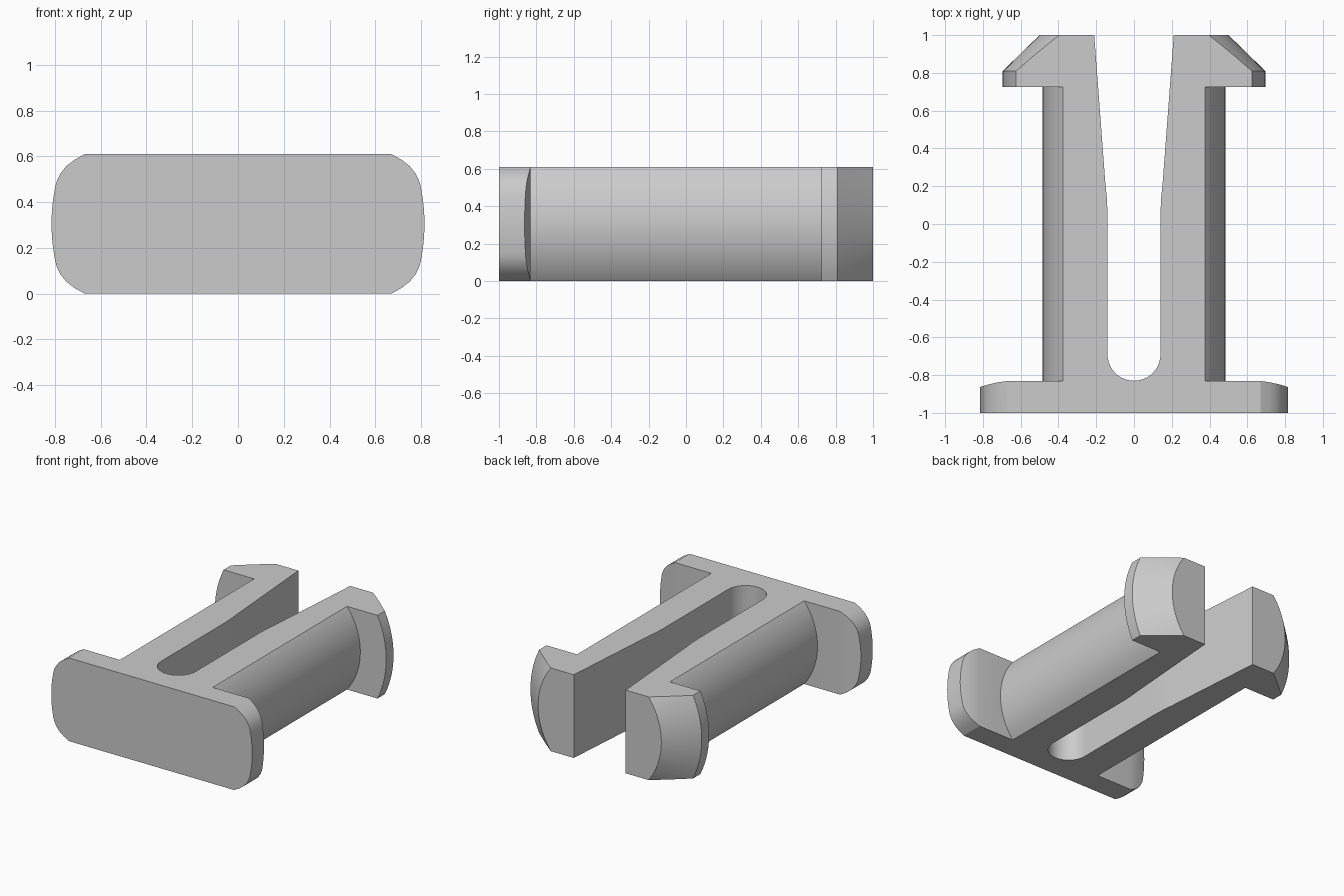
import bpy, bmesh, math
from mathutils import Vector

if "Cube" in bpy.data.objects:
    bpy.data.objects.remove(bpy.data.objects["Cube"], do_unlink=True)

HALF = 0.305          # half of the pin's height
STEM_Y = -0.83        # back of the flange, start of the legs

grey = bpy.data.materials.new("plain grey")
grey.use_nodes = True
colour = (0.6, 0.6, 0.6, 1)
grey.diffuse_color = colour
grey.node_tree.nodes["Principled BSDF"].inputs["Base Color"].default_value = colour


def make_object(name, bm):
    bmesh.ops.recalc_face_normals(bm, faces=bm.faces)
    mesh = bpy.data.meshes.new(name)
    bm.to_mesh(mesh)
    bm.free()
    mesh.materials.append(grey)
    obj = bpy.data.objects.new(name, mesh)
    bpy.context.collection.objects.link(obj)
    return obj


def combine(obj, other, operation):
    """Apply a boolean and discard the second object."""
    mod = obj.modifiers.new(operation, 'BOOLEAN')
    mod.operation, mod.solver, mod.object = operation, 'EXACT', other
    bpy.context.view_layer.objects.active = obj
    bpy.ops.object.modifier_apply(modifier=mod.name)
    bpy.data.objects.remove(other, do_unlink=True)


# Legs and barbed heads: a turned profile, flattened above and below
profile = [(0, -0.92), (0.485, -0.92), (0.485, 0.725), (0.695, 0.725),
           (0.695, 0.81), (0.5, 1), (0, 1)]
bm = bmesh.new()
verts = [bm.verts.new((r, y, HALF)) for r, y in profile]
edges = [bm.edges.new(pair) for pair in zip(verts, verts[1:])]
bmesh.ops.spin(bm, geom=verts + edges, cent=(0, 0, HALF), axis=(0, 1, 0),
               angle=math.tau, steps=96, use_merge=True)
bmesh.ops.remove_doubles(bm, verts=bm.verts, dist=1e-5)
for side in (-1, 1):
    bmesh.ops.bisect_plane(bm, geom=bm.verts[:] + bm.edges[:] + bm.faces[:],
                           plane_co=(0, 0, HALF + side * HALF),
                           plane_no=(0, 0, side), clear_outer=True)
    bmesh.ops.holes_fill(bm, edges=[e for e in bm.edges if e.is_boundary])
pin = make_object("snap_pin", bm)

# Flange: rounded plate whose back face falls away towards its ends
half_outline = [(0.67, HALF), (0.715, 0.28), (0.75, 0.253), (0.775, 0.222), (0.79, 0.193)]
for i in range(9):
    h = 0.17 * (1 - i / 8)
    half_outline.append((math.sqrt(0.815 ** 2 - h * h), max(h, 0.002)))
stations = [(-x, h) for x, h in reversed(half_outline)] + half_outline
bm = bmesh.new()
rings = []
for x, h in stations:
    back = STEM_Y - 0.033 * (max(abs(x) - 0.65, 0) / 0.165) ** 1.6
    rings.append([bm.verts.new((x, y, HALF + z)) for y, z in
                  ((-1, -h), (back, -h), (back, h), (-1, h))])
for a, b in zip(rings, rings[1:]):
    for i in range(4):
        j = (i + 1) % 4
        bm.faces.new((a[i], a[j], b[j], b[i]))
bm.faces.new(rings[0])
bm.faces.new(rings[-1])
bmesh.ops.dissolve_limit(bm, angle_limit=0.001, verts=bm.verts, edges=bm.edges)
combine(pin, make_object("flange", bm), 'UNION')

# Slot: round at the closed end, flaring towards the open end
right = [(0.215, 1.06), (0.152, 0.22), (0.144, 0.14), (0.14, 0.06)]
arc = [(0.14 * math.cos(t), -0.69 - 0.14 * math.sin(t))
       for t in (math.pi * i / 32 for i in range(33))]
outline = right + arc + [(-x, y) for x, y in reversed(right)]
bm = bmesh.new()
face = bm.faces.new([bm.verts.new((x, y, -0.2)) for x, y in outline])
ext = bmesh.ops.extrude_face_region(bm, geom=[face])
bmesh.ops.translate(bm, vec=Vector((0, 0, 1)),
                    verts=[g for g in ext["geom"] if isinstance(g, bmesh.types.BMVert)])
combine(pin, make_object("slot_cutter", bm), 'DIFFERENCE')

bpy.ops.object.select_all(action='DESELECT')
pin.select_set(True)
bpy.context.view_layer.objects.active = pin
bpy.ops.object.shade_smooth_by_angle(angle=math.radians(25))
